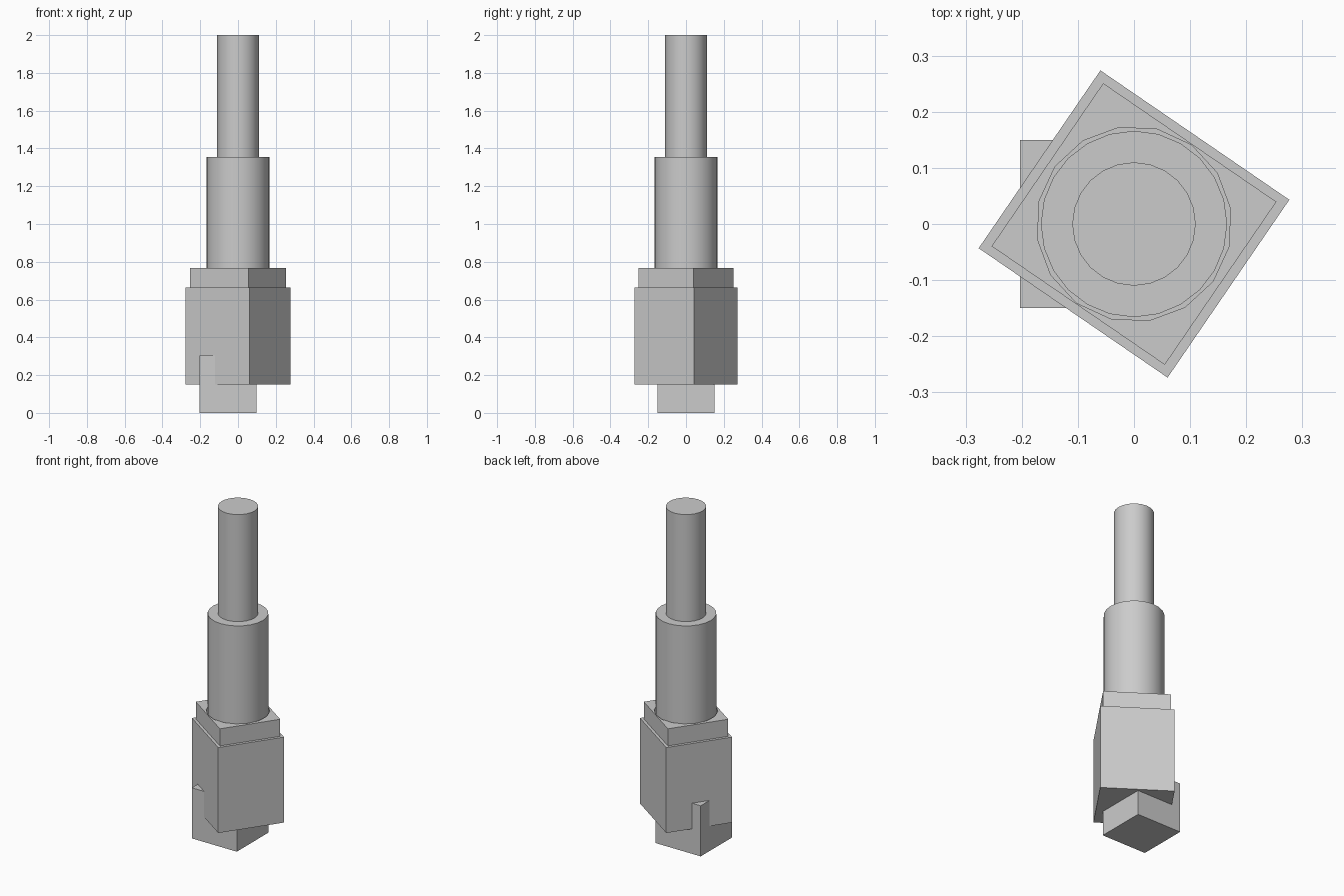
import bpy
from math import radians

if "Cube" in bpy.data.objects:
    bpy.data.objects.remove(bpy.data.objects["Cube"])

TURN = radians(-34.4)


def box(name, size, center, z0, z1, angle=0.0):
    bpy.ops.mesh.primitive_cube_add(size=1, location=(*center, (z0 + z1) / 2))
    ob = bpy.context.object
    ob.name = name
    ob.scale = (*size, z1 - z0)
    ob.rotation_euler.z = angle
    bpy.ops.object.transform_apply(location=False, rotation=True, scale=True)
    return ob


def rod(name, radius, z0, z1, sides=24, angle=0.0):
    bpy.ops.mesh.primitive_cylinder_add(
        vertices=sides, radius=radius, depth=z1 - z0,
        location=(0, 0, (z0 + z1) / 2), rotation=(0, 0, angle))
    ob = bpy.context.object
    ob.name = name
    bpy.ops.object.shade_smooth_by_angle(angle=radians(35))
    return ob


# Offset foot that sticks out under the body
box("foot_block", (0.30, 0.30), (-0.053, 0.0), 0.0, 0.305)

# Turned body and its stepped cap
box("body", (0.408, 0.384), (0, 0), 0.15, 0.665, TURN)
cap = box("cap", (0.374, 0.352), (0, 0), 0.665, 0.768, TURN)

# Round socket through the cap, slightly wider than the barrel
cutter = rod("socket_cutter", 0.174, 0.6, 0.85, 16, radians(9))
cutter.hide_render = True
cutter.hide_set(True)
cut = cap.modifiers.new("socket", 'BOOLEAN')
cut.operation = 'DIFFERENCE'
cut.solver = 'EXACT'
cut.object = cutter

# Barrel and thin upper rod
rod("barrel", 0.166, 0.665, 1.355)
rod("upper_rod", 0.11, 1.355, 2.0)
